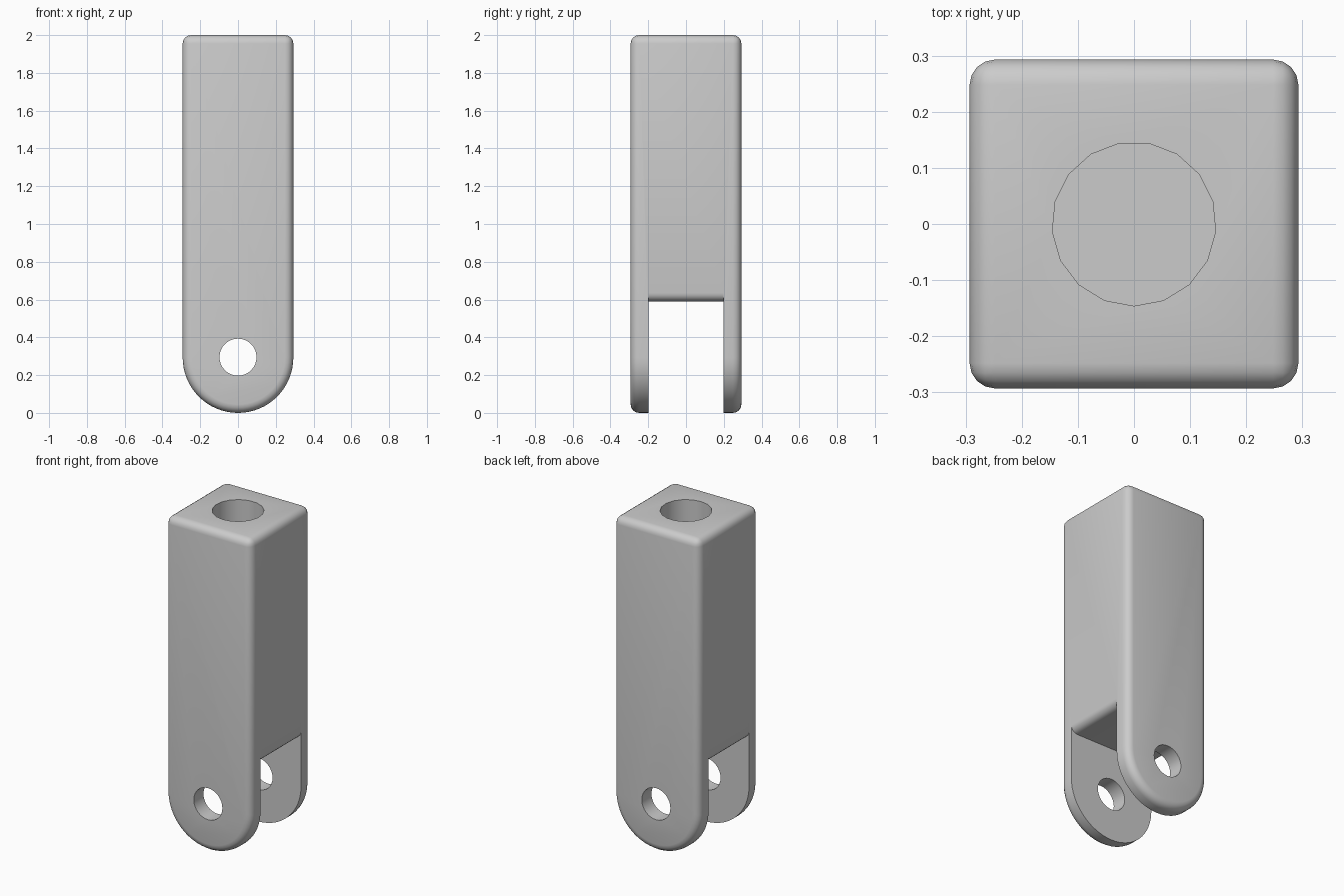
import bpy, bmesh, math
from mathutils import Matrix

HALF = 0.293      # half width of the square bar
FILLET = 0.045    # rounding of the outer edges
SLOT_Z = 0.59     # roof of the fork slot

old = bpy.data.objects.get("Cube")
if old:
    bpy.data.objects.remove(old, do_unlink=True)

steel = bpy.data.materials.new("plain grey")
steel.use_nodes = True
GREY = (0.6, 0.6, 0.6, 1)
steel.diffuse_color = GREY
steel.node_tree.nodes["Principled BSDF"].inputs["Base Color"].default_value = GREY


def arc(cx, cz, r, start, end, steps):
    """Points on an arc in the XZ plane, angles in degrees."""
    angles = [math.radians(start + (end - start) * i / steps) for i in range(steps + 1)]
    return [(cx + r * math.cos(a), cz + r * math.sin(a)) for a in angles]


def finish(name, bm):
    bmesh.ops.recalc_face_normals(bm, faces=bm.faces)
    mesh = bpy.data.meshes.new(name)
    bm.to_mesh(mesh)
    bm.free()
    mesh.materials.append(steel)
    obj = bpy.data.objects.new(name, mesh)
    bpy.context.collection.objects.link(obj)
    return obj


def extrude_y(points, half_depth):
    """Prism of an XZ profile running along Y."""
    bm = bmesh.new()
    face = bm.faces.new([bm.verts.new((x, -half_depth, z)) for x, z in points])
    new = bmesh.ops.extrude_face_region(bm, geom=[face])["geom"]
    verts = [g for g in new if isinstance(g, bmesh.types.BMVert)]
    bmesh.ops.translate(bm, verts=verts, vec=(0, 2 * half_depth, 0))
    bmesh.ops.recalc_face_normals(bm, faces=bm.faces)
    return bm


def cylinder(name, sides, radius, length, matrix):
    bm = bmesh.new()
    bmesh.ops.create_cone(bm, cap_ends=True, segments=sides, radius1=radius,
                          radius2=radius, depth=length, matrix=matrix)
    return finish(name, bm)


def cut(target, cutter):
    cutter.hide_render = True
    mod = target.modifiers.new(cutter.name, 'BOOLEAN')
    mod.operation = 'DIFFERENCE'
    mod.solver = 'EXACT'
    mod.object = cutter
    bpy.context.view_layer.objects.active = target
    bpy.ops.object.modifier_apply(modifier=mod.name)
    bpy.data.objects.remove(cutter, do_unlink=True)


# Square bar with a round lower end and rounded outer edges
outline = [(HALF, 2), (-HALF, 2)] + arc(0, HALF, HALF, 180, 360, 32)
bm = extrude_y(outline, HALF)
sharp = [e for e in bm.edges if e.calc_face_angle(0) > math.radians(30)]
bmesh.ops.bevel(bm, geom=sharp, offset=FILLET, segments=4, profile=0.5,
                affect='EDGES', clamp_overlap=False)
fork = finish("fork_body", bm)

# Slot between the prongs, its roof rounded off toward both sides
right = arc(HALF - FILLET, SLOT_Z + FILLET, FILLET, 270, 360, 5)
right += [(0.4, SLOT_Z + FILLET), (0.4, -0.1)]
left = [(-x, z) for x, z in reversed(right)]
cut(fork, finish("slot_cutter", extrude_y(left + right, 0.198)))

# Pin hole through both prongs
cut(fork, cylinder("pin_hole_cutter", 32, 0.098, 1,
                   Matrix.Translation((0, 0, 0.295)) @ Matrix.Rotation(math.pi / 2, 4, 'X')))

# Blind bore in the top, one corner pointing to the front
cut(fork, cylinder("bore_cutter", 17, 0.146, 1.2,
                   Matrix.Translation((0, 0, 1.65)) @ Matrix.Rotation(math.pi, 4, 'Z')))

bpy.ops.object.select_all(action='DESELECT')
fork.select_set(True)
bpy.context.view_layer.objects.active = fork
bpy.ops.object.shade_smooth_by_angle(angle=math.radians(32))
